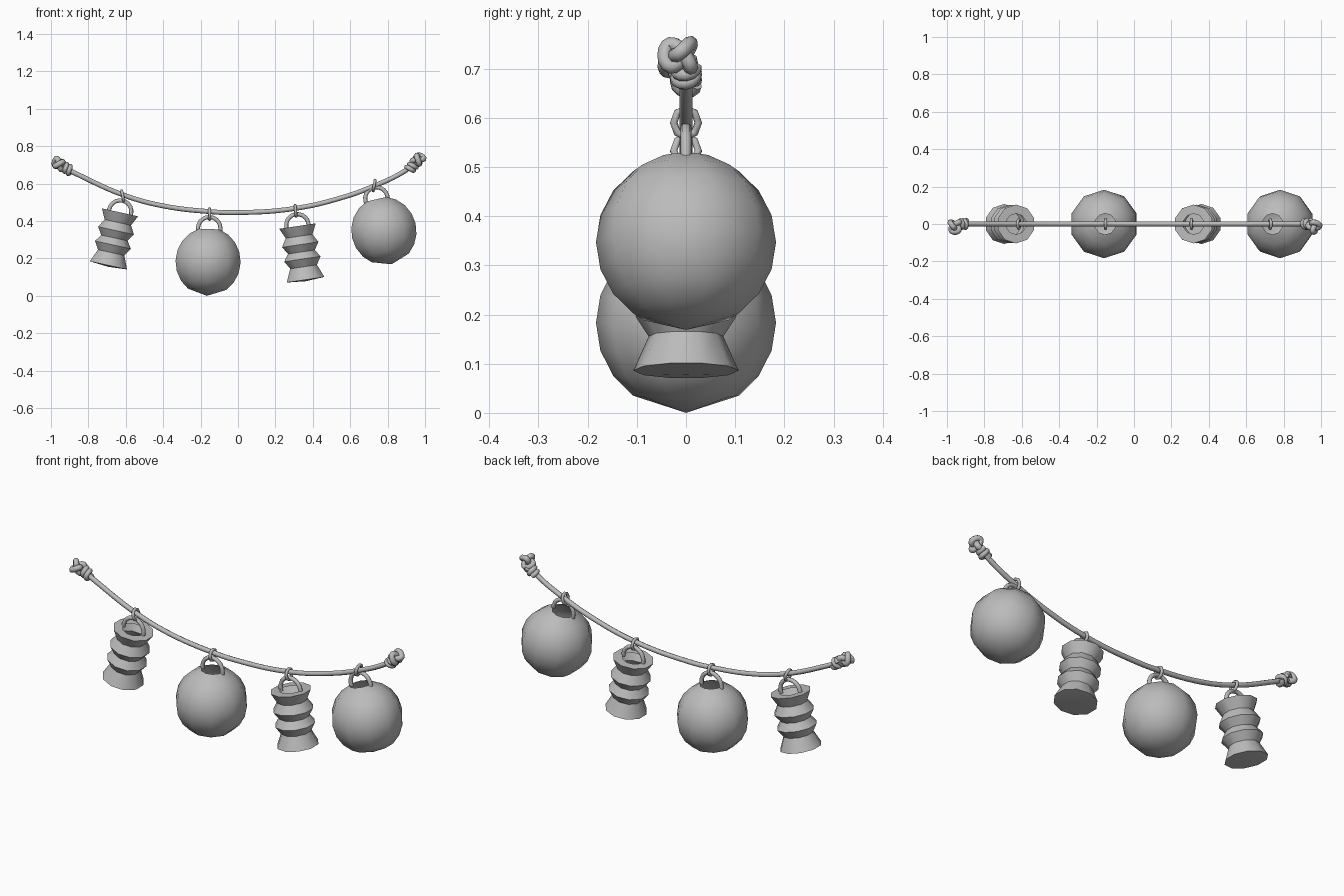
import bpy, bmesh, math
from mathutils import Matrix, Vector

cube = bpy.data.objects.get("Cube")
if cube:
    bpy.data.objects.remove(cube, do_unlink=True)

grey = bpy.data.materials.new("plain grey")
grey.use_nodes = True
COLOUR = (0.5, 0.5, 0.5, 1)
grey.diffuse_color = COLOUR
grey.node_tree.nodes["Principled BSDF"].inputs["Base Color"].default_value = COLOUR

SIDES = 10
ROPE_R = 0.013


def finish(obj, angle=50):
    """Give the part its material and smooth shading with sharp folds."""
    obj.data.materials.clear()
    obj.data.materials.append(grey)
    bpy.ops.object.select_all(action='DESELECT')
    obj.select_set(True)
    bpy.context.view_layer.objects.active = obj
    bpy.ops.object.shade_smooth_by_angle(angle=math.radians(angle))
    return obj


def lathe(name, profile, frame, angle):
    """Revolve (radius, height) pairs; the first pair is the bottom tip."""
    bm = bmesh.new()
    tip = bm.verts.new((0, 0, profile[0][1]))
    rings = []
    for r, z in profile[1:]:
        rings.append([bm.verts.new((r * math.sin(k * math.tau / SIDES),
                                    r * math.cos(k * math.tau / SIDES), z))
                      for k in range(SIDES)])
    for k in range(SIDES):
        n = (k + 1) % SIDES
        bm.faces.new((tip, rings[0][k], rings[0][n]))
        for low, high in zip(rings, rings[1:]):
            bm.faces.new((low[n], low[k], high[k], high[n]))
    bmesh.ops.recalc_face_normals(bm, faces=bm.faces)
    bm.transform(frame)
    mesh = bpy.data.meshes.new(name)
    bm.to_mesh(mesh)
    bm.free()
    obj = bpy.data.objects.new(name, mesh)
    bpy.context.collection.objects.link(obj)
    return finish(obj, angle)


def tube(name, points, radius, smooth=False, cyclic=False):
    """Round tube along a path."""
    curve = bpy.data.curves.new(name, 'CURVE')
    curve.dimensions = '3D'
    curve.bevel_depth = radius
    curve.bevel_resolution = 2
    curve.use_fill_caps = True
    curve.resolution_u = 6
    spline = curve.splines.new('BEZIER' if smooth else 'POLY')
    knots = spline.bezier_points if smooth else spline.points
    knots.add(len(points) - 1)
    for knot, p in zip(knots, points):
        if smooth:
            knot.co = p
            knot.handle_left_type = knot.handle_right_type = 'AUTO'
        else:
            knot.co = (*p, 1)
    spline.use_cyclic_u = cyclic
    obj = bpy.data.objects.new(name, curve)
    bpy.context.collection.objects.link(obj)
    bpy.ops.object.select_all(action='DESELECT')
    obj.select_set(True)
    bpy.context.view_layer.objects.active = obj
    bpy.ops.object.convert(target='MESH')
    return finish(bpy.context.object, 60)


def frame_at(x, z, tilt):
    return Matrix.Translation((x, 0, z)) @ Matrix.Rotation(math.radians(tilt), 4, 'Y')


# Sagging rope
rope_path = [(-0.95, 0.695), (-0.86, 0.65), (-0.615, 0.54), (-0.417, 0.484),
             (-0.15, 0.45), (-0.016, 0.445), (0.31, 0.468), (0.572, 0.53),
             (0.727, 0.587), (0.88, 0.66), (0.955, 0.715)]
tube("rope", [(x, 0, z) for x, z in rope_path], ROPE_R, smooth=True)


# End knots: a coil around the rope and a tangled ball at the tip
def end_knot(side, ball, outward):
    u = Vector(outward).normalized()
    v = Vector((0, 1, 0))
    w = u.cross(v)
    centre = Vector(ball)
    coil = []
    for i in range(25):
        a = i / 24 * 2 * math.tau
        coil.append(centre - u * (0.075 - 0.045 * i / 24)
                    + (v * math.cos(a) + w * math.sin(a)) * 0.02)
    tube(side + "_knot_coil", coil, ROPE_R)
    tangle = []
    for i in range(36):
        t = i / 36 * math.tau
        tangle.append(centre - v * 0.012
                      + u * 0.0105 * (math.sin(t) + 2 * math.sin(2 * t))
                      + v * 0.0105 * (math.cos(t) - 2 * math.cos(2 * t))
                      - w * 0.02 * math.sin(3 * t))
    tube(side + "_knot_ball", tangle, ROPE_R + 0.002, cyclic=True)


end_knot("right", (-0.957, 0, 0.705), (-0.85, 0, 0.5))
end_knot("left", (0.962, 0, 0.727), (0.65, 0, 0.75))

# Globe lantern: open-topped ball
R = 0.183
globe = [(0, -R)] + [(R * math.cos(math.radians(a)), R * math.sin(math.radians(a)))
                     for a in range(-54, 73, 18)]
globe_top = globe[-1][1]

# Folded paper lantern: zigzag sides and a rim around the opening
folded = [(0, -0.008), (0.107, 0), (0.076, 0.07), (0.103, 0.112), (0.076, 0.15),
          (0.103, 0.19), (0.076, 0.235), (0.104, 0.29), (0.056, 0.29)]
folded_top = folded[-1][1]


def lantern(name, profile, top, x, z, tilt, angle, ring_x, ring_z, slope):
    frame = frame_at(x, z, tilt)
    lathe(name, profile, frame, angle)
    # Arched handle
    arch = [(-0.06, 0, top - 0.012)]
    arch += [(-0.06 * math.cos(i * math.pi / 10), 0,
              top + 0.004 + 0.06 * math.sin(i * math.pi / 10)) for i in range(11)]
    arch.append((0.06, 0, top - 0.012))
    tube(name + "_handle", [frame @ Vector(p) for p in arch], 0.011)
    # Link tying the handle to the rope
    frame = frame_at(ring_x, ring_z, slope)
    link = [frame @ Vector((0, 0.025 * math.cos(i * math.tau / 8),
                            0.029 * math.sin(i * math.tau / 8))) for i in range(8)]
    tube(name + "_link", link, 0.008, cyclic=True)


lantern("folded_lantern_right", folded, folded_top, -0.693, 0.163, 12.4, 38,
        -0.616, 0.533, -12)
lantern("globe_lantern_right", globe, globe_top, -0.16, R, 2, 60,
        -0.152, 0.437, 0)
lantern("folded_lantern_left", folded, folded_top, 0.361, 0.086, -8.5, 38,
        0.308, 0.455, -5)
lantern("globe_lantern_left", globe, globe_top, 0.78, 0.347, -13, 60,
        0.728, 0.59, 10)
